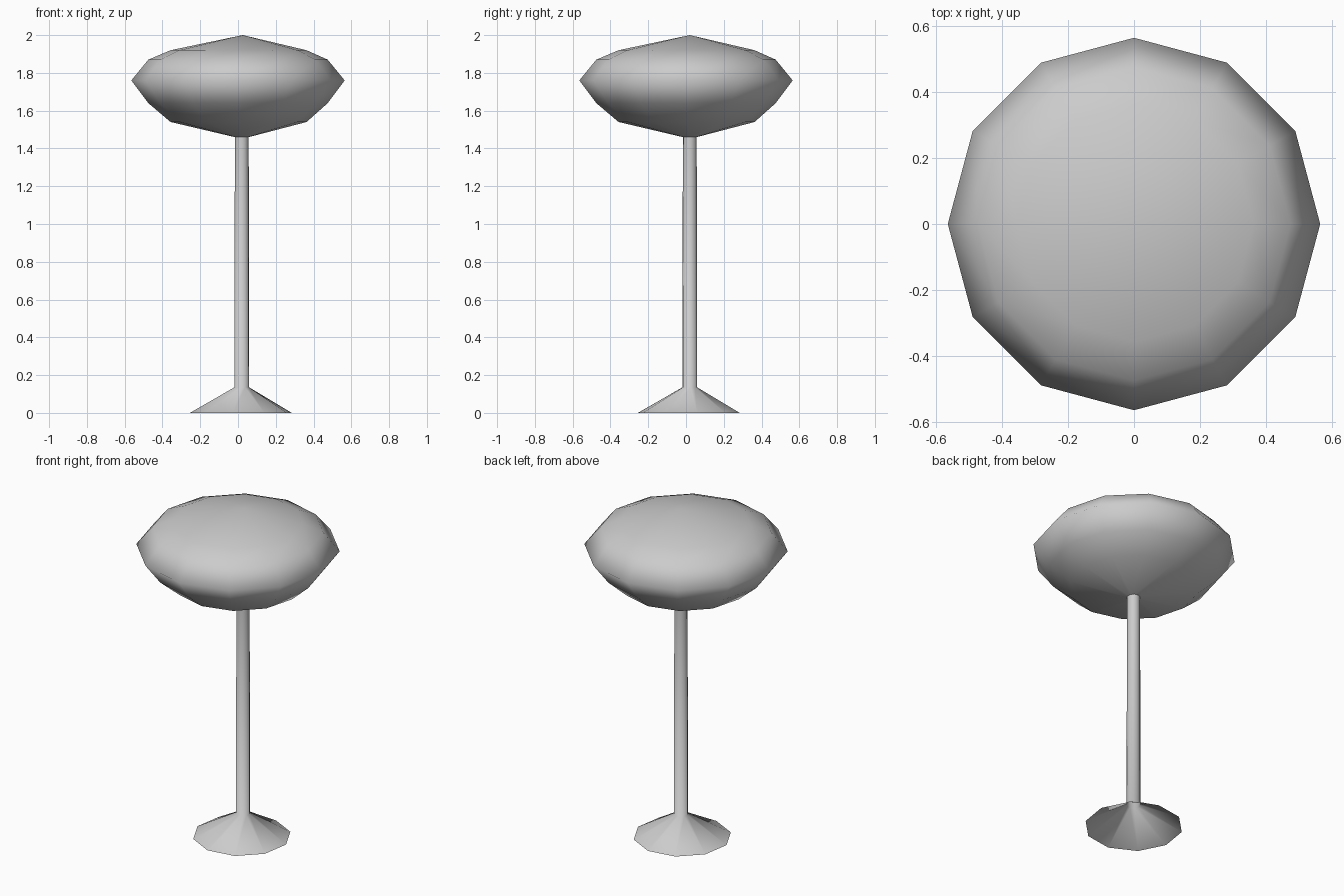
import bpy
import bmesh
from math import sin, cos, pi, radians

if "Cube" in bpy.data.objects:
    bpy.data.objects.remove(bpy.data.objects["Cube"])


def lathe(name, rings, sides, phase=0.0, top=None):
    """Stack rings of (radius, z, centre offset) and skin them; top closes with a point."""
    bm = bmesh.new()
    loops = []
    for r, z, off in rings:
        loops.append([bm.verts.new((off + r * cos(phase + 2 * pi * i / sides),
                                    off + r * sin(phase + 2 * pi * i / sides), z))
                      for i in range(sides)])
    for a, b in zip(loops, loops[1:]):
        for i in range(sides):
            j = (i + 1) % sides
            bm.faces.new((a[i], a[j], b[j], b[i]))
    if top:
        tip = bm.verts.new(top)
        last = loops[-1]
        for i in range(sides):
            bm.faces.new((last[i], last[(i + 1) % sides], tip))
    for f in bm.faces:
        f.smooth = True
    mesh = bpy.data.meshes.new(name)
    bm.to_mesh(mesh)
    bm.free()
    obj = bpy.data.objects.new(name, mesh)
    bpy.context.collection.objects.link(obj)
    return obj


C = 0.02  # the stem stands slightly off centre

# Stem flaring into an open, hollow foot
lathe("stem_and_foot",
      [(0.273, 0.0, 0.015), (0.04, 0.135, C), (0.037, 1.47, C)],
      10, radians(9))

# Squashed twelve-sided head with a low peak
lathe("head",
      [(0.037, 1.46, C), (0.36, 1.54, 0.003), (0.475, 1.64, 0.0),
       (0.565, 1.76, 0.0), (0.475, 1.87, 0.0), (0.36, 1.92, 0.003)],
      12, top=(0.025, C, 2.0))
